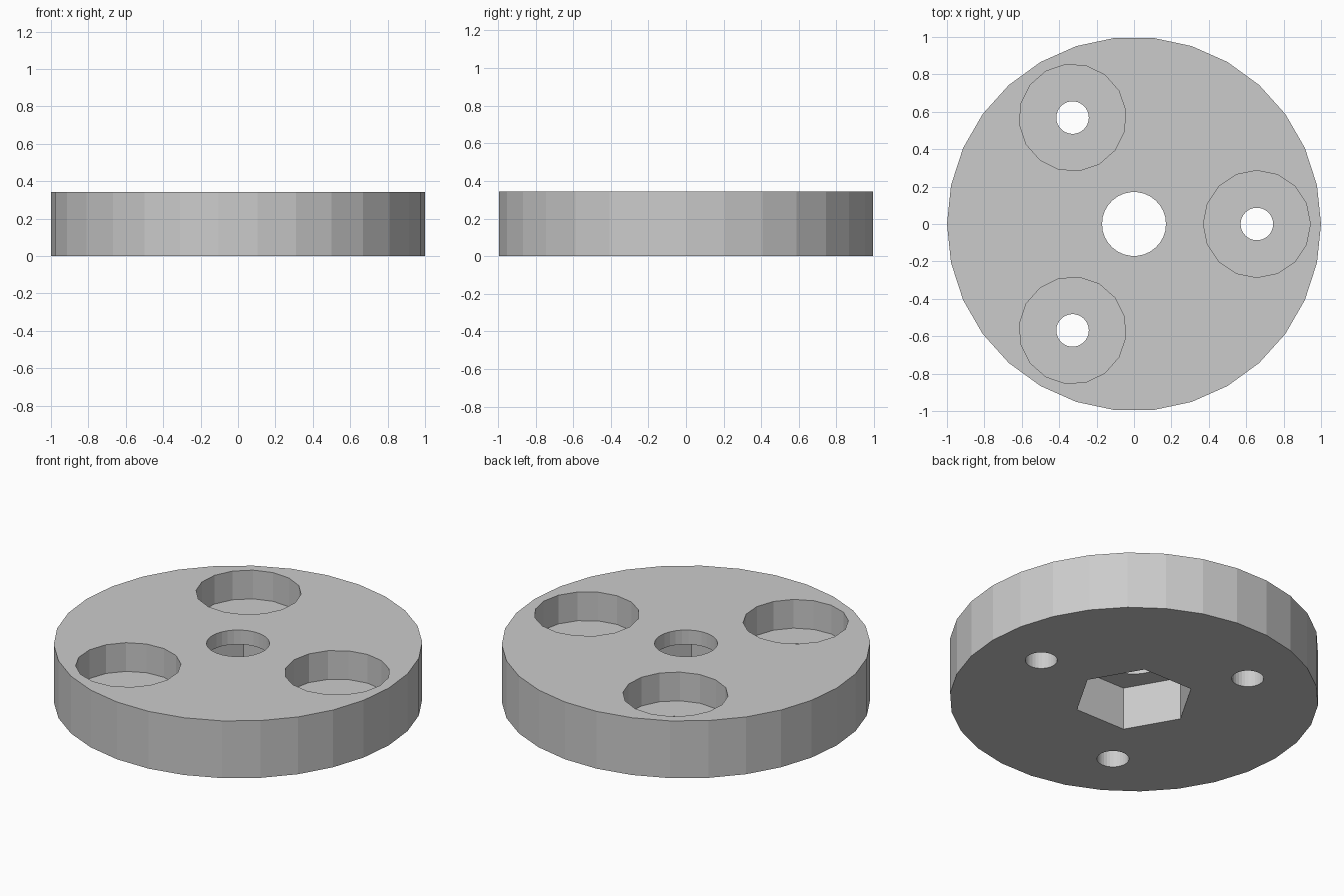
import bpy, bmesh
from math import radians, cos, sin
from mathutils import Matrix

if "Cube" in bpy.data.objects:
    bpy.data.objects.remove(bpy.data.objects["Cube"])

HEIGHT = 0.343
POCKET_FLOOR = 0.171
HEX_DEPTH = 0.257
BOLT_CIRCLE = 0.657


def prism(name, sides, radius, z0, z1, x=0.0, y=0.0, angle=0.0):
    """Upright prism whose first corner points along the given angle."""
    bm = bmesh.new()
    bmesh.ops.create_cone(bm, cap_ends=True, segments=sides,
                          radius1=radius, radius2=radius, depth=z1 - z0)
    bmesh.ops.transform(bm, verts=bm.verts, matrix=(
        Matrix.Translation((x, y, (z0 + z1) / 2))
        @ Matrix.Rotation(radians(angle - 90), 4, 'Z')))
    mesh = bpy.data.meshes.new(name)
    bm.to_mesh(mesh)
    bm.free()
    obj = bpy.data.objects.new(name, mesh)
    bpy.context.collection.objects.link(obj)
    return obj


# Round plate
plate = prism("round_plate", 30, 1.0, 0, HEIGHT)

# Centre bore from the top, hexagonal nut socket from below
cutters = [
    prism("centre_bore_cutter", 30, 0.171, 0.1, HEIGHT + 0.1),
    prism("hex_socket_cutter", 6, 0.329, -0.1, HEX_DEPTH),
]

# Three counterbored screw holes
for angle in (0, 120, 240):
    x = BOLT_CIRCLE * cos(radians(angle))
    y = BOLT_CIRCLE * sin(radians(angle))
    cutters.append(prism("pocket_cutter", 16, 0.286, POCKET_FLOOR, HEIGHT + 0.1, x, y, angle))
    cutters.append(prism("screw_hole_cutter", 30, 0.087, -0.1, HEIGHT + 0.05, x, y, angle))

for cutter in cutters:
    cutter.hide_render = True
    mod = plate.modifiers.new(cutter.name, 'BOOLEAN')
    mod.operation = 'DIFFERENCE'
    mod.solver = 'EXACT'
    mod.object = cutter

# Bake the cuts and remove the cutters
depsgraph = bpy.context.evaluated_depsgraph_get()
result = bpy.data.meshes.new_from_object(plate.evaluated_get(depsgraph))
plate.modifiers.clear()
plate.data = result
for cutter in cutters:
    bpy.data.objects.remove(cutter)
